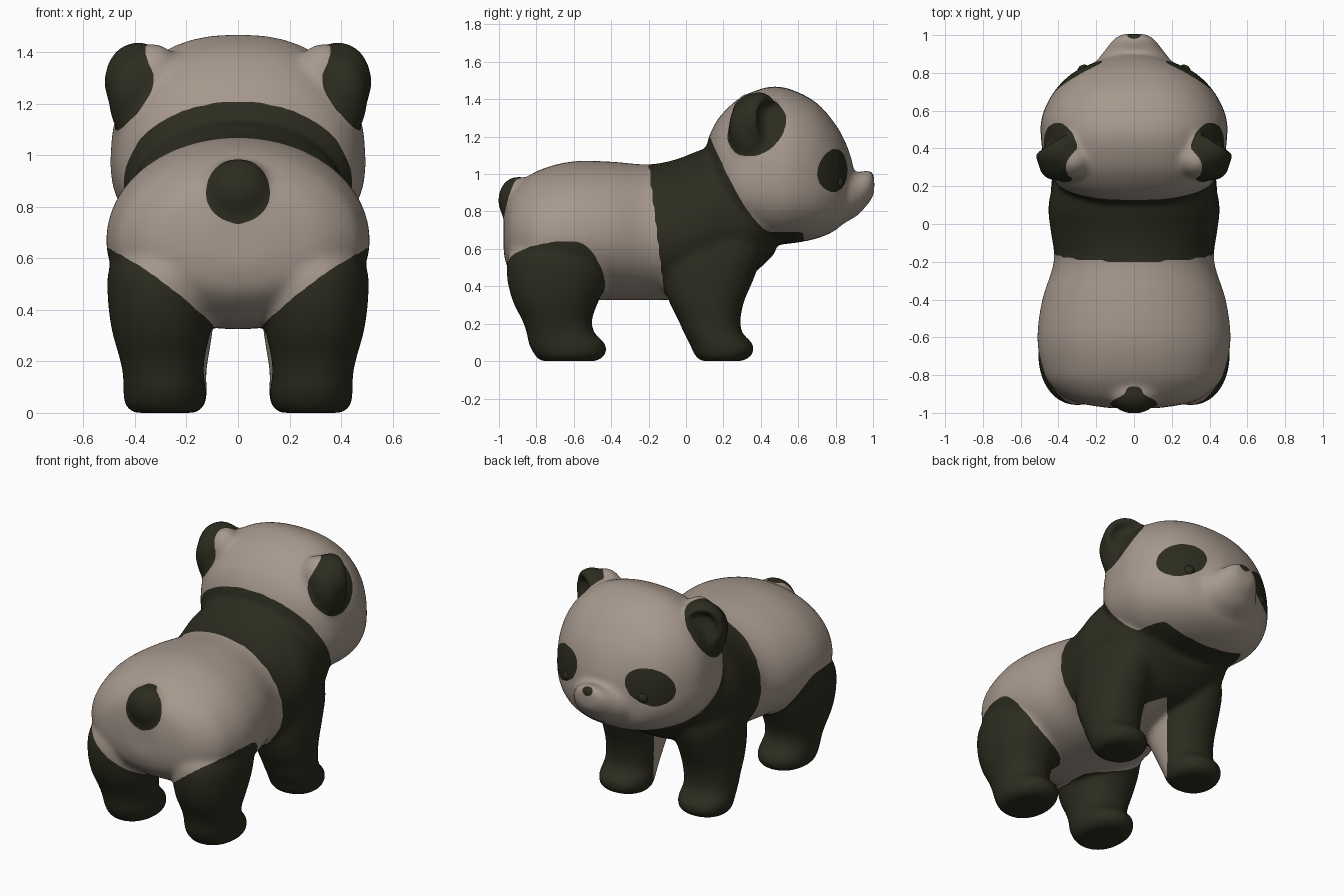
import bpy, bmesh, math
from mathutils import Matrix, Vector

if "Cube" in bpy.data.objects:
    bpy.data.objects.remove(bpy.data.objects["Cube"])


def material(name, color):
    m = bpy.data.materials.new(name)
    m.diffuse_color = (*color, 1)
    m.use_nodes = True
    m.node_tree.nodes["Principled BSDF"].inputs["Base Color"].default_value = m.diffuse_color
    return m


cream = material("cream_fur", (0.385, 0.318, 0.268))
dark = material("dark_fur", (0.025, 0.025, 0.014))
bm = bmesh.new()
N = 40


def spow(v, e):
    return math.copysign(abs(v) ** e, v)


def loft(rings):
    """Closed skin through rings of N points."""
    vs = [[bm.verts.new(p) for p in r] for r in rings]
    for a, b in zip(vs, vs[1:]):
        for i in range(N):
            j = (i + 1) % N
            bm.faces.new((a[i], a[j], b[j], b[i]))
    bm.faces.new(vs[0][::-1])
    bm.faces.new(vs[-1])


def resample(rows, steps=4):
    """Catmull-Rom interpolation between section rows."""
    out = []
    for k in range(len(rows) - 1):
        p = [rows[max(0, min(len(rows) - 1, k + d))] for d in (-1, 0, 1, 2)]
        for s in range(steps):
            t = s / steps
            out.append([b + .5 * t * (c - a + t * (2*a - 5*b + 4*c - d + t * (3*(b - c) + d - a)))
                        for a, b, c, d in zip(*p)])
    return out + [rows[-1]]


def loft_y(rows, n, mid=.5):
    """Sections across y: (y, half width, bottom, top); widest at fraction mid of the height."""
    rings = []
    for y, w, zb, zt in resample(rows):
        ring = []
        for i in range(N):
            a = 2 * math.pi * i / N
            h = (zt - zb) * (1 - mid if math.sin(a) > 0 else mid)
            ring.append((w * spow(math.cos(a), 2/n), y, zb + (zt - zb) * mid + h * spow(math.sin(a), 2/n)))
        rings.append(ring)
    loft(rings)


def legs(rows):
    """Mirrored pair, sections across z: (z, x, y, rx, ry)."""
    for s in (-1, 1):
        loft([[(s * x + rx * spow(math.cos(2*math.pi*i/N), .93),
                y + ry * spow(math.sin(2*math.pi*i/N), .93), z) for i in range(N)]
              for z, x, y, rx, ry in resample(rows)])


# torso
loft_y([(-.975, .13, .57, .79), (-.94, .32, .47, .90), (-.85, .445, .39, .985), (-.75, .49, .345, 1.035),
        (-.6, .513, .325, 1.069), (-.4, .487, .325, 1.067), (-.2, .425, .325, 1.052), (-.05, .44, .33, 1.08),
        (.08, .455, .36, 1.13), (.2, .435, .4, 1.15), (.35, .4, .46, 1.1), (.48, .32, .58, 1.0)], 2.03, .46)
# head
loft_y([(.115, .2, .9, 1.18), (.15, .31, .8, 1.26), (.2, .4, .74, 1.33), (.3, .468, .67, 1.415),
        (.45, .493, .625, 1.468), (.57, .488, .63, 1.45), (.7, .425, .655, 1.38), (.8, .325, .70, 1.265),
        (.855, .21, .76, 1.165), (.892, .1, .86, 1.06)], 2.35, .41)
# muzzle
loft_y([(.76, .25, .69, 1.05), (.86, .2, .745, 1.02), (.92, .155, .78, 1.01), (.965, .122, .83, 1.022),
        (.99, .095, .86, 1.02), (1.007, .06, .895, 1.0)], 2.1)
# back and front legs
legs([(0, .285, -.63, .12, .15), (.03, .285, -.62, .154, .188), (.09, .285, -.635, .161, .206),
      (.15, .29, -.67, .157, .182), (.22, .295, -.69, .167, .187), (.32, .298, -.697, .192, .23),
      (.45, .30, -.685, .206, .273), (.58, .285, -.67, .21, .275), (.75, .22, -.64, .17, .2)])
legs([(0, .28, .19, .12, .11), (.03, .28, .2, .152, .153), (.09, .28, .19, .161, .17),
      (.15, .28, .145, .157, .157), (.22, .275, .125, .162, .167), (.32, .27, .11, .172, .202),
      (.45, .265, .12, .177, .247), (.6, .255, .15, .177, .26), (.78, .24, .17, .13, .2)])


def ball(loc, size, turn=0, cup=0):
    """Ellipsoid, optionally turned about z, with a hollow pressed into its +y side."""
    r = bmesh.ops.create_uvsphere(bm, u_segments=48, v_segments=32, radius=1)
    for v in r["verts"]:
        d = math.hypot(v.co.x, v.co.z)
        if v.co.y > 0:
            v.co.y -= cup * max(0, 1 - (d / .78) ** 2)
        v.co = Matrix.Rotation(turn, 3, 'Z') @ Vector([a * b for a, b in zip(v.co, size)]) + Vector(loc)


# ears (cup plus thick back and roots) and tail
for s in (-1, 1):
    ball((s * .39, .39, 1.285), (.138, .11, .155), -s * .55, 1.3)
    ball((s * .40, .32, 1.25), (.105, .09, .145), -s * .3)
    ball((s * .33, .34, 1.29), (.11, .1, .145))
    ball((s * .425, .335, 1.2), (.075, .09, .12))
ball((0, -.9, .86), (.135, .105, .128))

me = bpy.data.meshes.new("blend_source")
bmesh.ops.recalc_face_normals(bm, faces=bm.faces)
bm.to_mesh(me)
bm.free()
src = bpy.data.objects.new("blend_source", me)
bpy.context.collection.objects.link(src)

# fuse everything into one soft skin
rm = src.modifiers.new("fuse", 'REMESH')
rm.mode, rm.voxel_size = 'VOXEL', 0.0115
sm = src.modifiers.new("soften", 'SMOOTH')
sm.factor, sm.iterations = 0.5, 34
skin = bpy.data.meshes.new_from_object(src.evaluated_get(bpy.context.evaluated_depsgraph_get()))
bpy.data.objects.remove(src)
skin.name = "bear_body"
body = bpy.data.objects.new("bear_body", skin)
bpy.context.collection.objects.link(body)
skin.materials.clear()
skin.materials.append(cream)
skin.materials.append(dark)


def is_dark(c):
    x, y, z = abs(c.x), c.y, c.z
    if y < -.33:                                             # tail and back legs
        if y < -.8 and math.hypot(x, z - .86) < .125:
            return True
        edge = .345 + .95 * (x - .1) - .55 * (x - .1) ** 2 - 5 * max(0, y + .6) ** 2
        return x > .07 and z < edge
    if Vector(((x - .44) / .2, (y - .37 - .15 * (z - 1.27)) / .165, (z - 1.275) / .185)).length < 1:  # ears
        return True
    if y > .6 and z > .85:                                   # eye patches and nose
        a = (x - .30) * .83 - (y - .79) * .56
        b = (z - 1.02) + .15 * a
        if x > .1 and (a / .15) ** 2 + (b / .112) ** 2 < 1:
            return True
        return y > .9 and (x / .038) ** 2 + ((y - .995) / .03) ** 2 + ((z - .99) / .03) ** 2 < 1
    if y < -.2 + .12 * (1.06 - z) or (z < .5 and y < .3 - 1.2 * x and x < .16):
        return False
    if y < .45:                                              # collar, chest and front legs
        return z < .69 + .53 * ((.45 - y) / .33) ** 1.5
    return z < .69 and y < .63


bm = bmesh.new()
bm.from_mesh(skin)
for f in bm.faces:
    f.material_index = int(is_dark(f.calc_center_median()))
    f.smooth = True
# even out the colour borders
border = [e for e in bm.edges if len({f.material_index for f in e.link_faces}) == 2]
near = {}
for e in border:
    a, b = e.verts
    near.setdefault(a, []).append(b)
    near.setdefault(b, []).append(a)
for _ in range(6):
    new = {v: v.co * .5 + sum((n.co for n in ns), Vector()) * (.5 / len(ns)) for v, ns in near.items()}
    for v, co in new.items():
        v.co = co
bm.to_mesh(skin)
bm.free()

# eyes
for s, side in ((-1, "left"), (1, "right")):
    bpy.ops.mesh.primitive_uv_sphere_add(segments=24, ring_count=16, radius=.036, location=(s * .264, .808, .952))
    eye = bpy.context.object
    eye.name = side + "_eye"
    eye.data.materials.append(dark)
    bpy.ops.object.shade_smooth()
